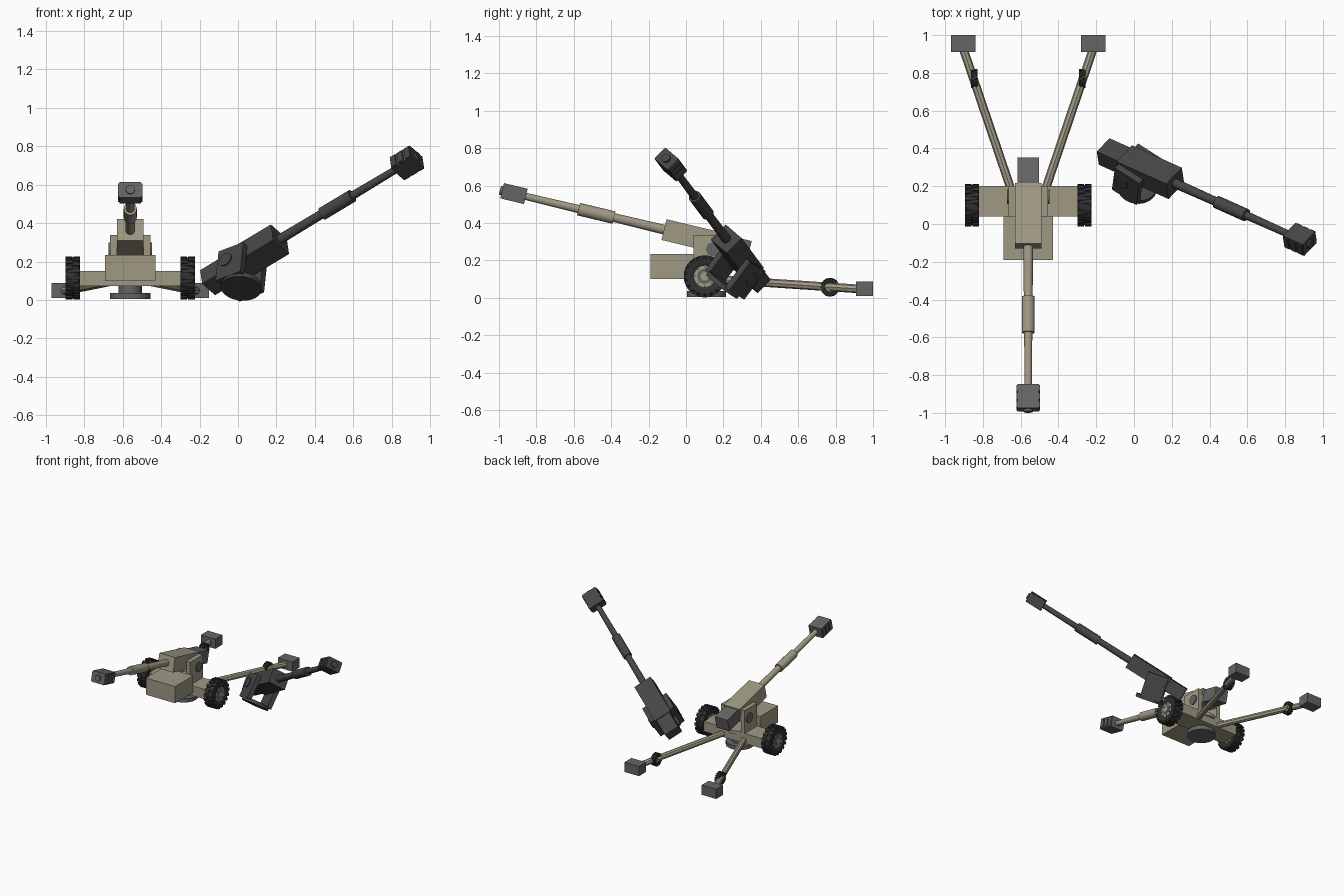
import bpy, bmesh, math
from mathutils import Matrix, Vector

cube = bpy.data.objects.get("Cube")
if cube:
    bpy.data.objects.remove(cube, do_unlink=True)


def material(name, rgb):
    m = bpy.data.materials.new(name)
    m.use_nodes = True
    m.diffuse_color = (*rgb, 1)
    m.node_tree.nodes["Principled BSDF"].inputs["Base Color"].default_value = (*rgb, 1)
    return m


TAN = material("sand_paint", (0.35, 0.32, 0.23))
GREY = material("steel_grey", (0.13, 0.13, 0.135))
DARK = material("charcoal", (0.06, 0.06, 0.06))
RUBBER = material("rubber", (0.03, 0.03, 0.03))


def finish(bm, name, mat, matrix, smooth=False):
    bm.transform(matrix)
    bmesh.ops.recalc_face_normals(bm, faces=bm.faces)
    me = bpy.data.meshes.new(name)
    bm.to_mesh(me)
    bm.free()
    me.materials.append(mat)
    ob = bpy.data.objects.new(name, me)
    bpy.context.collection.objects.link(ob)
    if smooth:
        bpy.ops.object.select_all(action='DESELECT')
        ob.select_set(True)
        bpy.context.view_layer.objects.active = ob
        bpy.ops.object.shade_smooth_by_angle(angle=math.radians(35))
    return ob


def add_box(bm, lo, hi, turn=Matrix()):
    lo, hi = Vector(lo), Vector(hi)
    m = turn @ Matrix.Translation((lo + hi) / 2) @ Matrix.Diagonal((*(hi - lo), 1))
    bmesh.ops.create_cube(bm, size=1, matrix=m)


def box(name, lo, hi, mat, matrix=Matrix()):
    bm = bmesh.new()
    add_box(bm, lo, hi)
    return finish(bm, name, mat, matrix)


def rod(name, a, b, r1, mat, matrix=Matrix(), r2=None, seg=20):
    a, b = Vector(a), Vector(b)
    d = b - a
    turn = d.to_track_quat('Z', 'Y').to_matrix().to_4x4()
    bm = bmesh.new()
    bmesh.ops.create_cone(bm, cap_ends=True, segments=seg, radius1=r1, radius2=r2 or r1,
                          depth=d.length, matrix=Matrix.Translation((a + b) / 2) @ turn)
    return finish(bm, name, mat, matrix, seg > 8)


def wheel(name, centre, r, w):
    at = Matrix.Translation(centre)
    h = w / 2
    # rounded tyre spun around the x axis
    profile = [(-h * 0.8, r * 0.5), (-h, r * 0.6), (-h, r * 0.85), (-h * 0.75, r * 0.94),
               (h * 0.75, r * 0.94), (h, r * 0.85), (h, r * 0.6), (h * 0.8, r * 0.5)]
    bm = bmesh.new()
    vs = [bm.verts.new((x, 0, z)) for x, z in profile]
    edges = [bm.edges.new((vs[i], vs[i + 1])) for i in range(len(vs) - 1)]
    bmesh.ops.spin(bm, geom=vs + edges, axis=(1, 0, 0), cent=(0, 0, 0),
                   angle=math.tau, steps=32, use_duplicate=False)
    bmesh.ops.remove_doubles(bm, verts=bm.verts, dist=0.0005)
    finish(bm, name + "_tyre", RUBBER, at, True)
    # staggered tread blocks
    bm = bmesh.new()
    n = 18
    for i in range(n * 2):
        side = 1 if i % 2 else -1
        x0, x1 = sorted((side * h * 0.05, side * h))
        add_box(bm, (x0, -r * 0.1, r * 0.85), (x1, r * 0.1, r),
                Matrix.Rotation(math.tau * i / (n * 2), 4, 'X'))
    finish(bm, name + "_tread", RUBBER, at)
    # rim, hub cap and bolts
    rod(name + "_rim", (-h * 0.82, 0, 0), (h * 0.82, 0, 0), r * 0.56, TAN, at)
    rod(name + "_ring", (-h * 0.86, 0, 0), (h * 0.86, 0, 0), r * 0.36, GREY, at)
    rod(name + "_hub", (-h, 0, 0), (h, 0, 0), r * 0.2, TAN, at)
    bm = bmesh.new()
    for i in range(8):
        add_box(bm, (-h * 0.92, -r * 0.04, r * 0.41), (h * 0.92, r * 0.04, r * 0.5),
                Matrix.Rotation(math.tau * i / 8, 4, 'X'))
    finish(bm, name + "_bolts", GREY, at)


def gun(prefix, place, paint, metal):
    """Gun with cradle; the origin is on the bore axis above the trunnions."""
    tilt = place @ Matrix.Rotation(-math.radians(13.5), 4, 'X')
    # elevating parts, forward is -y
    box(prefix + "housing", (-0.07, -0.27, -0.057), (0.07, 0.06, 0.057), paint, tilt)
    box(prefix + "breech", (-0.057, 0.06, -0.05), (0.057, 0.2, 0.05), metal, tilt)
    rod(prefix + "barrel", (0, -0.25, 0), (0, -1.05, 0), 0.026, paint, tilt, 0.019)
    rod(prefix + "barrel_sleeve", (0, -0.545, 0), (0, -0.74, 0), 0.034, paint, tilt)
    box(prefix + "muzzle_brake", (-0.056, -1.16, -0.042), (0.056, -1.03, 0.042), metal, tilt)
    bm = bmesh.new()
    for i in range(3):
        y = -1.155 + i * 0.045
        add_box(bm, (-0.063, y, -0.036), (0.063, y + 0.03, 0.036))
    finish(bm, prefix + "brake_baffles", metal, tilt)
    rod(prefix + "muzzle", (0, -1.15, 0), (0, -1.172, 0), 0.024, metal, tilt)
    # cradle on its turntable
    for side, s in (("left", 1), ("right", -1)):
        x0, x1 = sorted((s * 0.07, s * 0.105))
        box(prefix + side + "_cradle_plate", (x0, -0.105, -0.155), (x1, 0.055, 0.035), paint, place)
        rod(prefix + side + "_trunnion", (s * 0.1, 0, -0.042), (s * 0.113, 0, -0.042),
            0.038, metal, place)
    rod(prefix + "turntable", (0, -0.035, -0.172), (0, -0.035, -0.145), 0.105, paint, place, seg=32)


CX = -0.56
# mounted gun
gun("main_", Matrix.Translation((CX, 0.145, 0.302)), TAN, GREY)

# loose gun resting on its side
aim = Vector((0.804, -0.514, 0.304)).normalized()
up = Vector((0.078, 0.602, 0.792))
up = (up - aim * up.dot(aim)).normalized()
left = up.cross(aim)
pose = Matrix((left, -aim, up)).transposed().to_4x4()
gun("loose_", Matrix.Translation((0.002, 0.312, 0.186)) @ pose, DARK, DARK)

# carriage
base = Matrix.Translation((CX, 0, 0))
box("front_box", (-0.13, -0.19, 0.1), (0.13, 0.04, 0.235), TAN, base)
box("axle_beam", (-0.265, 0.04, 0.072), (0.265, 0.2, 0.152), TAN, base)
rod("base_column", (0, 0.11, 0.03), (0, 0.11, 0.08), 0.06, GREY, base)
rod("base_plate", (0, 0.11, 0.005), (0, 0.11, 0.036), 0.105, GREY, base, seg=32)

# wheels, trail legs and feet on both sides
for side, s in (("left", 1), ("right", -1)):
    wheel(side + "_wheel", (CX + s * 0.298, 0.1, 0.115), 0.112, 0.075)
    rod(side + "_trail_leg", (s * 0.09, 0.18, 0.098), (s * 0.348, 0.94, 0.047),
        0.023, TAN, base, seg=8)
    wheel(side + "_trail_wheel", (CX + s * 0.286, 0.77, 0.057), 0.05, 0.036)
    box(side + "_foot", (s * 0.345 - 0.065, 0.91, 0.01), (s * 0.345 + 0.065, 1, 0.088), GREY, base)
